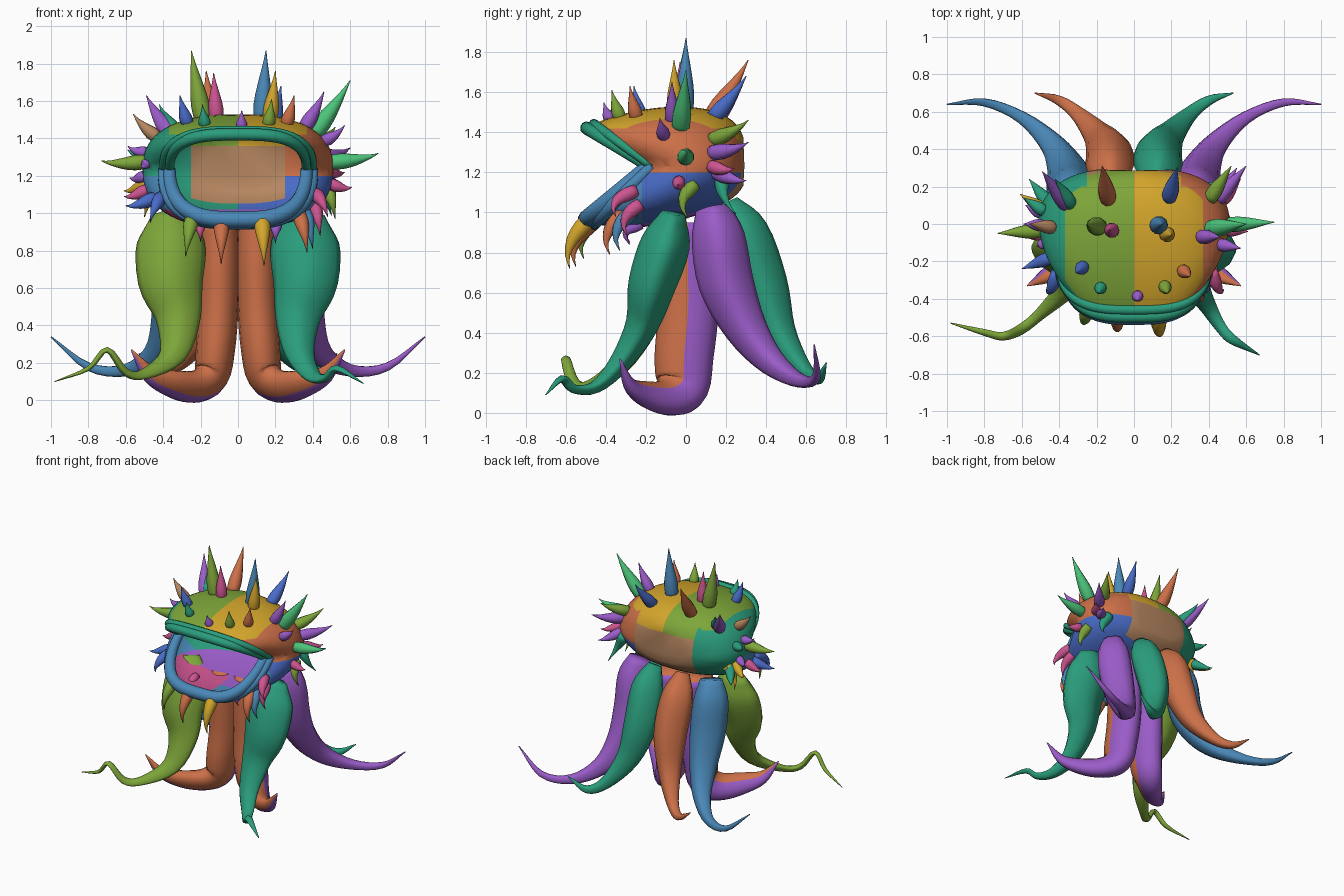
import bpy, bmesh, math
from mathutils import Vector
from mathutils.bvhtree import BVHTree

if "Cube" in bpy.data.objects:
    bpy.data.objects.remove(bpy.data.objects["Cube"])

# Palette, one material per colour
PALETTE = dict(teal="2a9d7c", olive="7ea63a", yellow="d4a62c", orange="cc7048", purple="9a5cc8",
               royal="4a6cc8", steel="4a88b8", pink="cc5490", mint="4cc47a", tan="b58660")


def make_material(name, code):
    srgb = [int(code[i:i + 2], 16) / 255 for i in (0, 2, 4)]
    colour = [((c + .055) / 1.055) ** 2.4 for c in srgb] + [1]
    mat = bpy.data.materials.new(name)
    mat.use_nodes = True
    mat.diffuse_color = colour
    shader = next(n for n in mat.node_tree.nodes if n.type == "BSDF_PRINCIPLED")
    shader.inputs["Base Color"].default_value = colour
    shader.inputs["Roughness"].default_value = .7
    return mat


MATS = {name: make_material(name, code) for name, code in PALETTE.items()}


def finish(bm, name, colours):
    for f in bm.faces:
        f.smooth = True
    mesh = bpy.data.meshes.new(name)
    bm.to_mesh(mesh)
    bm.free()
    for c in colours:
        mesh.materials.append(MATS[c])
    obj = bpy.data.objects.new(name, mesh)
    bpy.context.collection.objects.link(obj)
    return obj


def spline(points, steps):
    """Smooth path through points of (x, y, z, radius)."""
    pts = [Vector(p) for p in points]
    pts = [pts[0] * 2 - pts[1]] + pts + [pts[-1] * 2 - pts[-2]]
    path = []
    for a, b, c, d in zip(pts, pts[1:], pts[2:], pts[3:]):
        for i in range(steps):
            t = i / steps
            path.append((b * 2 + (c - a) * t + (a * 2 - b * 5 + c * 4 - d) * t * t
                         + (b * 3 - a - c * 3 + d) * t ** 3) / 2)
    return path + [pts[-2]]


def tube(name, points, colours, side=(1, 0, 0), flat=1, ridge=0, sides=16, steps=4):
    """Tapered sweep; a second colour covers the rear half."""
    path = spline(points, steps)
    bm = bmesh.new()
    rings, u = [], Vector(side)
    for i, p in enumerate(path):
        q, r = path[min(i + 1, len(path) - 1)], path[max(i - 1, 0)]
        along = (q.xyz - r.xyz).normalized()
        u = (u - along * u.dot(along)).normalized()
        v = along.cross(u)
        ring = []
        for k in range(sides):
            a = math.tau * k / sides
            rad = max(p.w, .002) * (1 + ridge * math.cos(4 * a))
            ring.append(bm.verts.new(p.xyz + u * math.cos(a) * rad + v * math.sin(a) * rad * flat))
        rings.append(ring)
    for lower, upper in zip(rings, rings[1:]):
        for k in range(sides):
            n = (k + 1) % sides
            f = bm.faces.new((lower[k], lower[n], upper[n], upper[k]))
            f.material_index = int(len(colours) > 1 and k >= sides // 2)
    bm.faces.new(rings[0][::-1])
    bm.faces.new(rings[-1])
    bmesh.ops.recalc_face_normals(bm, faces=bm.faces)
    return finish(bm, name, colours)


# Head shell: rings from the flat back to the bent mouth rim, squarer toward the rim
AROUND, ROWS, START, END = 64, 20, .25, 2.45


def power(value, exponent):
    return math.copysign(abs(value) ** exponent, value)


def head_point(angle, theta):
    t = (1 - math.cos(theta)) / (1 - math.cos(END))
    upper = math.sin(angle) > 0
    c = power(math.cos(angle), .88 - .24 * t)
    s = power(math.sin(angle), .85 - (.1 if upper else 0) * t)
    height = .34 - .085 * t if upper else .22 + .13 * t
    rim_y = -.19 - .3 * abs(s)
    return Vector((.51 * math.sin(theta) ** .7 * c, .3 + (rim_y - .3) * t,
                   1.23 + height * math.sin(theta) ** .6 * s))


bm = bmesh.new()
rows = [[bm.verts.new(head_point(math.tau * k / AROUND, START + (END - START) * j / ROWS))
         for k in range(AROUND)] for j in range(ROWS + 1)]
bm.faces.new(rows[0])
for lower, upper in zip(rows, rows[1:]):
    for k in range(AROUND):
        n = (k + 1) % AROUND
        bm.faces.new((lower[k], upper[k], upper[n], lower[n]))
bmesh.ops.recalc_face_normals(bm, faces=bm.faces)
X, Y, Z = Vector((1, 0, 0)), Vector((0, 1, 0)), Vector((0, 0, 1))
for axis, places in ((X, (-.37, -.25, 0, .25, .37)), (Y, (-.22, -.1, 0, .2)),
                     (Z, (1.02, 1.2, 1.36, 1.42))):
    for place in places:
        bmesh.ops.bisect_plane(bm, geom=bm.verts[:] + bm.edges[:] + bm.faces[:],
                               plane_co=axis * place, plane_no=axis)


def head_colour(p):
    back = p.y > .2
    if abs(p.x) < (.25 if back else .37) and p.z > (1.36 if back else 1.42):
        return "olive" if p.x < 0 else "yellow"
    if back and abs(p.x) < .25:
        return "tan"
    if p.z > 1.2:
        return "teal" if p.x < 0 else "orange"
    if p.x < 0:
        if p.z < 1.02:
            return "pink" if p.y < -.1 else "purple"
        return "steel" if p.y < 0 else "teal"
    if p.y < -.22:
        return "steel"
    return "purple" if p.z < 1.02 and p.x < .25 else "royal"


names = list(PALETTE)
for f in bm.faces:
    f.material_index = names.index(head_colour(f.calc_center_median()))
surface = BVHTree.FromBMesh(bm)
finish(bm, "head_shell", names)

# Lips: a thick roll and a thinner outer roll on each half, fullest at the middle
for name, colour, start, size in (("upper_lip", "teal", 0, .033), ("lower_lip", "steel", math.pi, .045)):
    for roll, theta, scale in (("inner", END + .02, 1), ("outer", END - .1, .8)):
        arc = []
        for i in range(25):
            a = math.pi * i / 24
            fullness = scale * (.75 + .25 * math.sin(a))
            arc.append((*head_point(start + a, theta), size * fullness))
        tube(f"{name}_{roll}_roll", arc, [colour], side=(0, 0, 1), sides=10, steps=2)

# Legs: front half and rear half in different colours, toes swept outward
LEG = [(.1, .01, .95, .1), (.1, .01, .75, .108), (.105, .01, .5, .108), (.12, -.01, .28, .105),
       (.145, -.02, .13, .095), (.23, -.09, .075, .075), (.35, -.2, .09, .058),
       (.47, -.28, .14, .034), (.57, -.33, .27, .003)]
for name, s in (("left", 1), ("right", -1)):
    path = [(s * x, y, z, r) for x, y, z, r in LEG]
    tube(f"{name}_leg", path, ["orange", "purple"], flat=1.4)

# Front tentacles: shared upper part, different tips
FRONT = [(.38, -.06, 1, .08), (.36, -.1, .85, .17), (.36, -.17, .64, .165), (.32, -.22, .44, .115)]
LEFT_TIP = [(.33, -.33, .25, .075), (.4, -.45, .13, .045), (.47, -.56, .12, .03),
            (.53, -.62, .17, .025), (.67, -.7, .09, .003)]
RIGHT_TIP = [(-.35, -.33, .24, .07), (-.5, -.48, .14, .035), (-.6, -.56, .15, .03),
             (-.7, -.6, .27, .022), (-.8, -.58, .17, .018), (-.98, -.53, .1, .003)]
tube("front_left_tentacle", FRONT + LEFT_TIP, ["teal"], flat=.68, ridge=.06)
tube("front_right_tentacle", [(-x, y, z, r) for x, y, z, r in FRONT] + RIGHT_TIP,
     ["olive"], flat=.68, ridge=.06)

# Rear tentacles, mirrored in shape but not in colour
OUTER = [(.31, .13, 1.02, .08), (.33, .16, .88, .125), (.33, .2, .65, .13), (.36, .3, .42, .1),
         (.44, .43, .25, .065), (.6, .57, .16, .035), (.8, .65, .18, .022), (1, .64, .34, .003)]
INNER = [(.12, .21, 1.05, .05), (.13, .29, .9, .115), (.13, .38, .64, .12), (.18, .46, .4, .085),
         (.29, .58, .22, .045), (.4, .66, .17, .028), (.53, .7, .25, .003)]
for s, side, outer, inner in ((1, "left", "purple", "teal"), (-1, "right", "steel", "orange")):
    for part, shape, colour in (("outer", OUTER, outer), ("inner", INNER, inner)):
        tube(f"rear_{side}_{part}_tentacle", [(s * x, y, z, r) for x, y, z, r in shape],
             [colour], ridge=.06)


# Spikes: colour and tip in hundredths; low ones hang in a hook from higher up
def spike(name, colour, tip):
    tip = Vector(tip) / 100
    if tip.z < 1.02:
        root, bend = Vector((0, .05, .13)), Vector((0, -.04, .02))
    else:
        root, bend = Vector((0, -max(tip.y, 0) * .25, 0)), Vector((0, 0, -.012))
    base = surface.find_nearest(tip + root)[0]
    axis = tip - base
    size = .025 + .07 * axis.length
    stations = ((-.08, .9, 0), (.2, 1, .6), (.5, .72, 1), (.8, .3, .8), (1, .02, 0))
    path = [(*(base + axis * t + bend * b), size * r) for t, r, b in stations]
    tube(name, path, [colour], sides=10, steps=2)


CROWN = [("olive", -25, 0, 187), ("steel", 15, 0, 187), ("orange", -17, 31, 176),
         ("pink", -13, -3, 175), ("yellow", 20, -6, 176), ("royal", 23, 30, 168),
         ("royal", -31, -26, 163), ("purple", -49, 28, 163), ("tan", -56, 0, 153),
         ("mint", 60, 0, 171), ("purple", 46, -7, 165), ("teal", -19, -37, 158),
         ("purple", 2, -41, 155), ("olive", 18, -37, 161), ("orange", 30, -28, 163),
         ("teal", -42, 24, 158), ("olive", 52, 31, 146), ("purple", 57, -13, 147)]
FLANKS = [("olive", -73, -5, 128), ("mint", 75, 1, 132), ("purple", 60, 31, 135),
          ("purple", 55, 30, 116), ("teal", 50, 25, 99), ("pink", 61, -4, 114),
          ("purple", -59, 0, 136), ("teal", -59, 14, 134), ("purple", -58, 10, 119),
          ("yellow", -61, 16, 112), ("pink", -61, -6, 109), ("teal", -56, 24, 108),
          ("royal", -60, -24, 104), ("pink", 57, 24, 122), ("purple", -52, -12, 126)]
JAW = [("royal", -47, -35, 95), ("pink", 48, -35, 98), ("olive", -28, -51, 77),
       ("orange", -9, -55, 73), ("yellow", 14, -58, 72), ("orange", 37, -38, 79),
       ("pink", 44, -29, 88), ("steel", 40, -33, 81), ("olive", 52, 1, 97),
       ("pink", -20, -28, 85), ("purple", 20, -28, 84), ("yellow", -50, 12, 98)]
for group, spikes in (("crown", CROWN), ("flank", FLANKS), ("jaw", JAW)):
    for i, (colour, *tip) in enumerate(spikes):
        spike(f"{group}_spike_{i + 1}", colour, tip)
